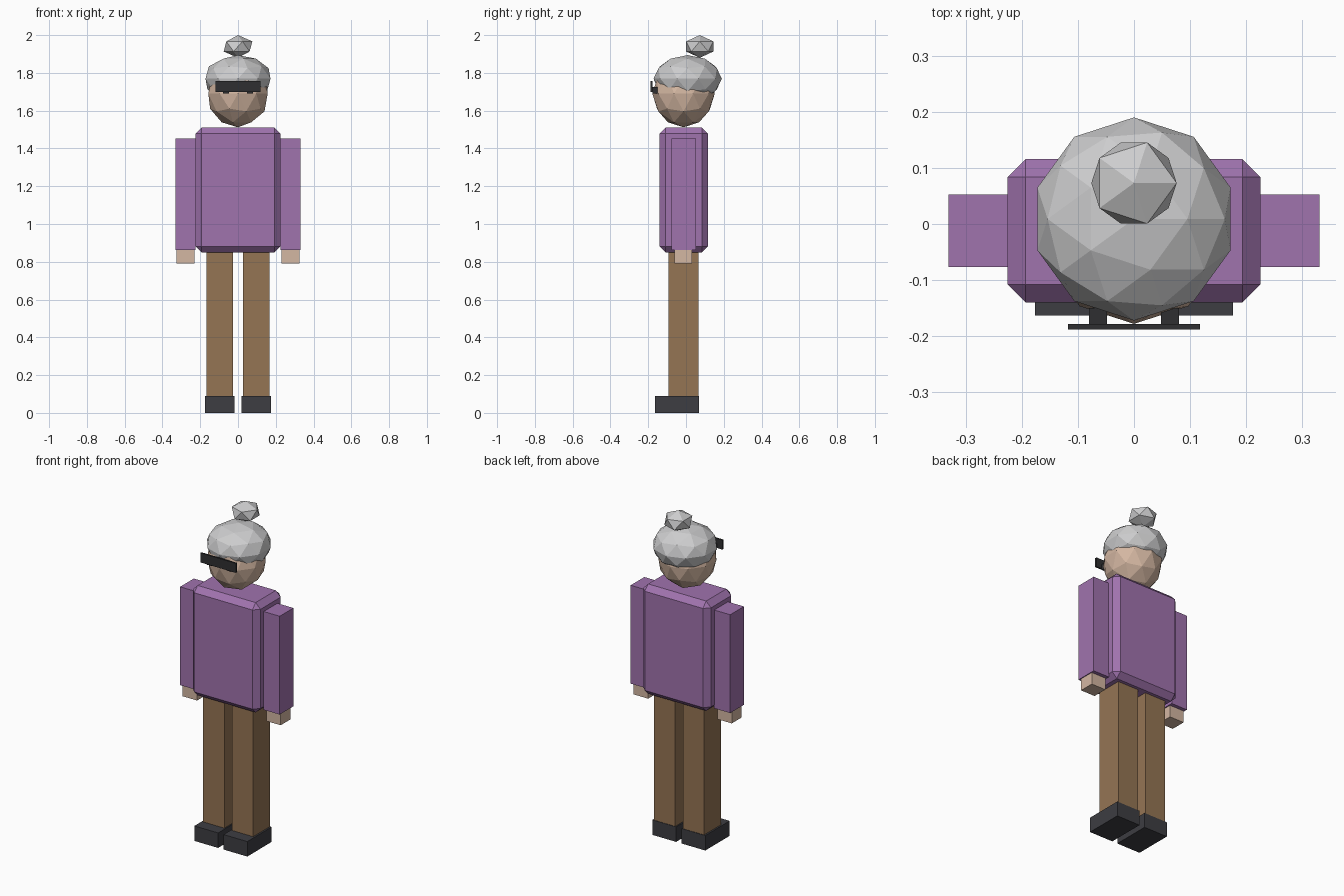
import bpy
import bmesh
from mathutils import Matrix, Vector

if "Cube" in bpy.data.objects:
    bpy.data.objects.remove(bpy.data.objects["Cube"])


def material(name, rgb):
    """Flat material from 0-255 display values, stored as linear."""
    mat = bpy.data.materials.new(name)
    lin = [((c / 255 + 0.055) / 1.055) ** 2.4 for c in rgb]
    mat.diffuse_color = (*lin, 1)
    mat.use_nodes = True
    mat.node_tree.nodes["Principled BSDF"].inputs["Base Color"].default_value = mat.diffuse_color
    return mat


PURPLE = material("purple_cloth", (160, 115, 174))
BROWN = material("brown_cloth", (149, 117, 84))
SKIN = material("skin", (212, 183, 162))
GREY = material("grey_hair", (205, 205, 206))
SHOE = material("dark_shoe", (61, 61, 66))
BLACK = material("black_frame", (47, 47, 49))


def finish(name, bm, mat):
    mesh = bpy.data.meshes.new(name)
    bm.to_mesh(mesh)
    bm.free()
    mesh.materials.append(mat)
    obj = bpy.data.objects.new(name, mesh)
    bpy.context.collection.objects.link(obj)
    return obj


def box(name, x, y, z, mat, bevel=0):
    """Box from (min, max) ranges, optionally with one-step chamfered edges."""
    lo, hi = Vector((x[0], y[0], z[0])), Vector((x[1], y[1], z[1]))
    bm = bmesh.new()
    bmesh.ops.create_cube(bm, size=1, matrix=Matrix.LocRotScale((lo + hi) / 2, None, hi - lo))
    if bevel:
        bmesh.ops.bevel(bm, geom=bm.edges[:], offset=bevel, segments=1,
                        profile=0.5, affect='EDGES')
    return finish(name, bm, mat)


def pair(name, x, y, z, mat):
    """Left and right copies of a box given by its +x range."""
    box("left_" + name, x, y, z, mat)
    box("right_" + name, (-x[1], -x[0]), y, z, mat)


def ball(name, centre, radius, height, level, mat):
    """Faceted ball with its own vertical radius."""
    bm = bmesh.new()
    bmesh.ops.create_icosphere(bm, subdivisions=level, radius=1,
                               matrix=Matrix.LocRotScale(Vector(centre), None, Vector((radius, radius, height))))
    return finish(name, bm, mat)


# Body
box("torso", (-0.225, 0.225), (-0.14, 0.116), (0.85, 1.51), PURPLE, 0.032)
pair("arm", (0.224, 0.331), (-0.077, 0.053), (0.862, 1.453), PURPLE)
pair("hand", (0.23, 0.326), (-0.06, 0.031), (0.79, 0.88), SKIN)
pair("leg", (0.026, 0.166), (-0.093, 0.065), (0.002, 0.87), BROWN)
pair("shoe", (0.018, 0.176), (-0.163, 0.068), (0, 0.09), SHOE)

# Head and hair
ball("head", (0, -0.013, 1.69), 0.165, 0.178, 2, SKIN)
ball("hair", (0, 0.009, 1.769), 0.181, 0.125, 2, GREY)
ball("hair_bun", (0, 0.073, 1.94), 0.085, 0.06, 1, GREY)

# Face
pair("eye", (0.048, 0.08), (-0.178, -0.15), (1.691, 1.725), BLACK)
box("glasses", (-0.118, 0.118), (-0.188, -0.178), (1.699, 1.756), BLACK)
